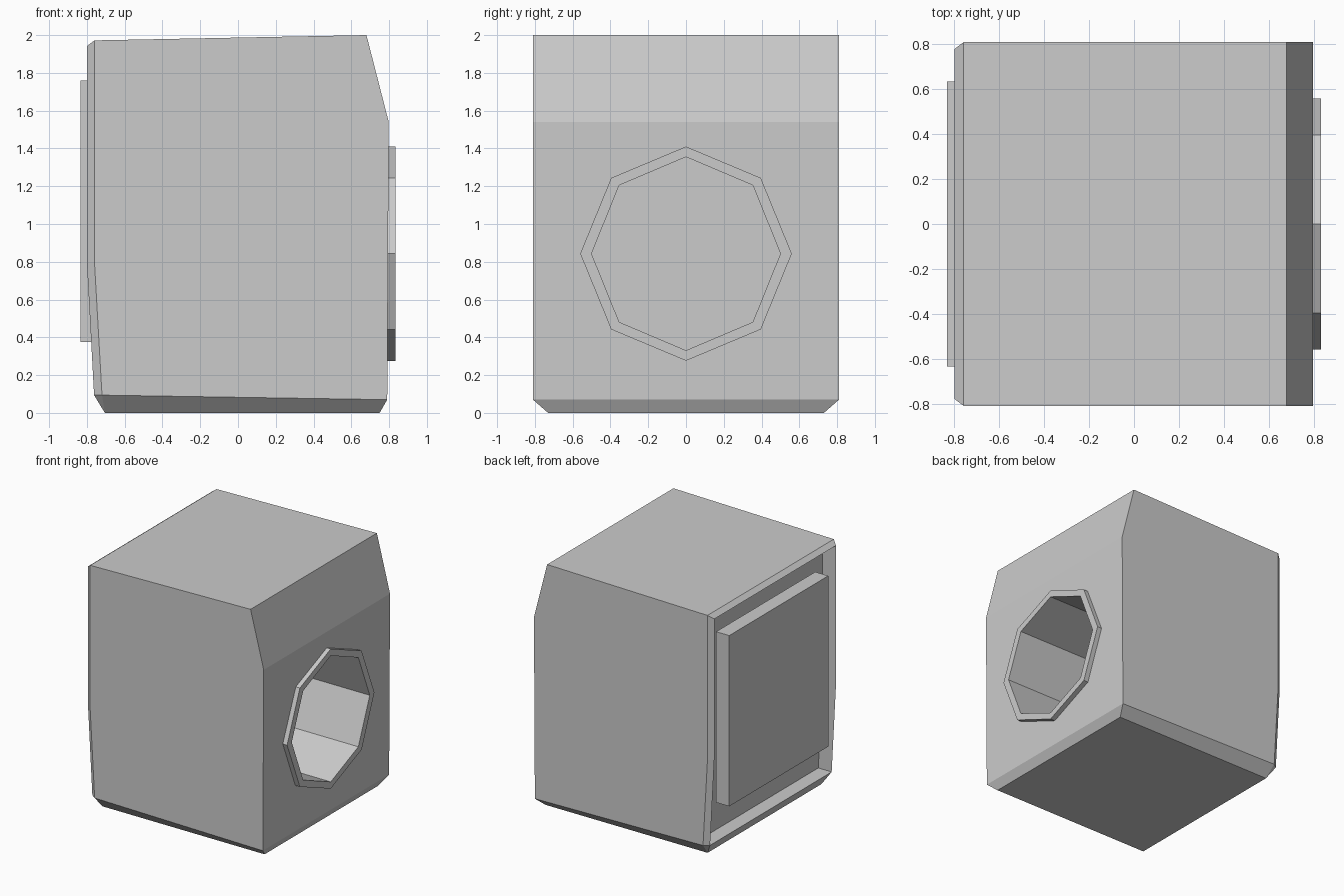
import bpy, bmesh
from math import sin, cos, pi

if "Cube" in bpy.data.objects:
    bpy.data.objects.remove(bpy.data.objects["Cube"])


def make(name, verts, faces):
    bm = bmesh.new()
    vs = [bm.verts.new(v) for v in verts]
    for f in faces:
        bm.faces.new([vs[i] for i in f])
    bmesh.ops.recalc_face_normals(bm, faces=bm.faces)
    me = bpy.data.meshes.new(name)
    bm.to_mesh(me)
    bm.free()
    ob = bpy.data.objects.new(name, me)
    bpy.context.collection.objects.link(ob)
    return ob


def octagon(x, ry, rz, zc=0.843):
    return [(x, ry * sin(i * pi / 4), zc + rz * cos(i * pi / 4)) for i in range(8)]


# Housing: half-outline as (x, half width, z), mirrored across y
half = [(-.76, .81, 1.972), (.68, .81, 2), (.798, .81, 1.54), (.79, .81, .07),
        (-.72, .81, .094), (-.76, .81, .8),                        # side panel
        (-.80, .78, 1.942), (-.80, .78, .8), (-.762, .78, .095),   # left rim
        (.75, .73, 0), (-.705, .73, 0),                            # base
        (-.68, .78, 1.942), (-.68, .78, .8), (-.642, .78, .095)]   # recess floor
n = len(half)
verts = half + [(x, -y, z) for x, y, z in half]
side = [(0, 1, 2, 3, 4, 5), (0, 5, 7, 6), (5, 4, 8, 7), (3, 9, 10, 4),
        (4, 10, 8), (6, 7, 12, 11), (7, 8, 13, 12)]
loop = [0, 1, 2, 3, 9, 10, 8, 13, 12, 11, 6]
faces = side + [tuple(i + n for i in f) for f in side]
faces += [(a, b, b + n, a + n) for a, b in zip(loop, loop[1:] + loop[:1])]
housing = make("housing", verts, faces)

# Octagonal opening in the right side
caps = [tuple(range(8)), tuple(range(8, 16))]
walls = [(i, (i + 1) % 8, (i + 1) % 8 + 8, i + 8) for i in range(8)]
cutter = make("opening_cutter", octagon(0.0, .50, .512) + octagon(1.0, .50, .512), caps + walls)
cutter.hide_render = True
cutter.display_type = 'WIRE'
mod = housing.modifiers.new("opening", 'BOOLEAN')
mod.operation = 'DIFFERENCE'
mod.solver = 'EXACT'
mod.object = cutter

# Raised octagonal ring around the opening
rings = [octagon(.78, .56, .567), octagon(.833, .56, .567),
         octagon(.833, .50, .512), octagon(.78, .50, .512)]
make("opening_ring", sum(rings, []),
     [(r * 8 + i, r * 8 + (i + 1) % 8, (r + 1) % 4 * 8 + (i + 1) % 8, (r + 1) % 4 * 8 + i)
      for r in range(4) for i in range(8)])

# Flat plate standing in the left recess
bpy.ops.mesh.primitive_cube_add(size=1, location=(-.774, 0, 1.068))
plate = bpy.context.object
plate.name = "left_plate"
plate.scale = (.118, 1.27, 1.386)
